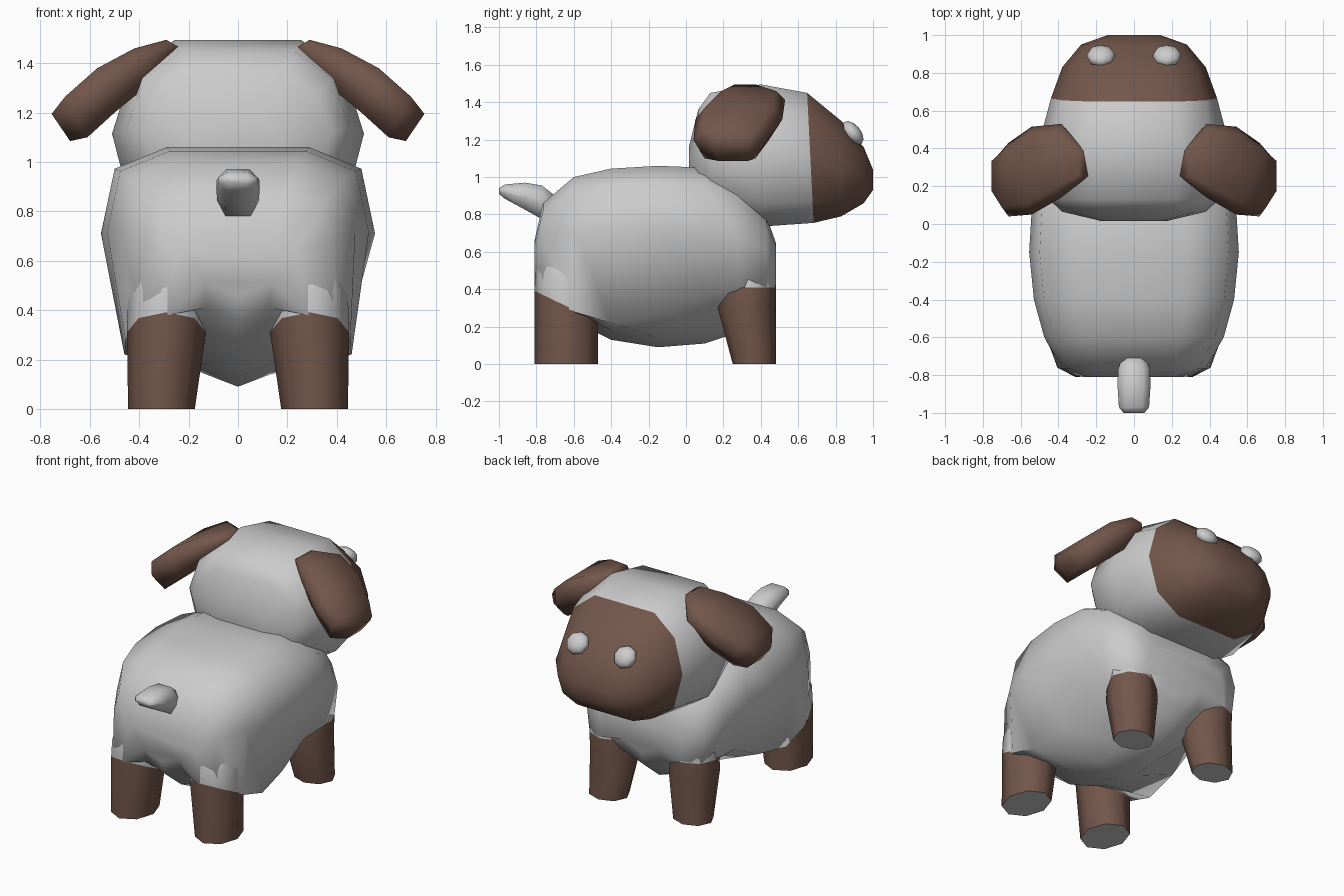
import bpy, bmesh, math
from mathutils import Matrix

if "Cube" in bpy.data.objects:
    bpy.data.objects.remove(bpy.data.objects["Cube"])

grey = bpy.data.materials.new("grey")
grey.diffuse_color = (0.8, 0.8, 0.8, 1)
grey.use_nodes = True
grey.node_tree.nodes["Principled BSDF"].inputs["Base Color"].default_value = grey.diffuse_color
brown = bpy.data.materials.new("brown")
brown.diffuse_color = (0.17, 0.094, 0.069, 1)
brown.use_nodes = True
brown.node_tree.nodes["Principled BSDF"].inputs["Base Color"].default_value = brown.diffuse_color


def finish(name, bm, mats=(), angle=75):
    bmesh.ops.recalc_face_normals(bm, faces=bm.faces)
    me = bpy.data.meshes.new(name)
    bm.to_mesh(me)
    bm.free()
    for m in mats:
        me.materials.append(m)
    ob = bpy.data.objects.new(name, me)
    bpy.context.collection.objects.link(ob)
    bpy.ops.object.select_all(action='DESELECT')
    ob.select_set(True)
    bpy.context.view_layer.objects.active = ob
    bpy.ops.object.shade_smooth_by_angle(angle=math.radians(angle))
    return ob


def loft(name, rings, mats=(), is_brown=lambda i: False):
    """Skin a list of point rings; is_brown picks the bands of material 1."""
    bm = bmesh.new()
    rows = [[bm.verts.new(p) for p in r] for r in rings]
    n = len(rows[0])
    for i in range(len(rows) - 1):
        for k in range(n):
            j = (k + 1) % n
            f = bm.faces.new((rows[i][k], rows[i][j], rows[i + 1][j], rows[i + 1][k]))
            f.material_index = int(is_brown(i))
    bm.faces.new(rows[0]).material_index = int(is_brown(-1))
    bm.faces.new(rows[-1]).material_index = int(is_brown(len(rows) - 1))
    return finish(name, bm, mats)


def mirrored(half, y, lean=0.0, mid=0.0):
    """Close a half outline of (x, z) points into a symmetric ring at y."""
    pts = half + [(-x, z) for x, z in reversed(half) if x > 0]
    return [(x, y + lean * (mid - z), z) for x, z in pts]


def section(half, y, lo, hi, w, lean=0.0):
    """Symmetric cross-section at y from a half outline in 0..1 units."""
    return mirrored([(x * w, lo + z * (hi - lo)) for x, z in half], y, lean, (lo + hi) / 2)


# Body: (y, keel z, top z, half width, hip x, hip z); hips flare out over the legs
body = [(-.81, .46, .66, .25, .28, .38), (-.765, .36, .86, .38, .385, .36),
        (-.6, .23, 1.0, .475, .455, .28), (-.4, .13, 1.045, .53, .46, .22),
        (-.15, .09, 1.06, .555, .43, .26), (.10, .11, 1.05, .54, .42, .38),
        (.28, .17, .96, .50, .45, .41), (.43, .29, .79, .435, .41, .41),
        (.48, .40, .65, .30, .31, .42)]
rings = []
for y, lo, hi, w, hx, hz in body:
    h = hi - lo
    rings.append(mirrored([(0, hi), (.52 * w, hi), (.9 * w, lo + .91 * h), (w, lo + .64 * h),
                           (hx, hz), (.13, lo + .05), (0, lo)], y))
loft("body", rings)

# Head: rounded box, brown face
box = [(0, 1), (.5, 1), (.85, .82), (1, .5), (.87, .16), (.5, 0), (0, 0)]
head = [(.015, 1.0, 1.16, .17), (.065, .88, 1.36, .38), (.13, .83, 1.45, .45),
        (.40, .735, 1.495, .51), (.665, .755, 1.45, .44, .05), (.83, .79, 1.30, .38),
        (.95, .86, 1.16, .28), (1.0, .93, 1.04, .14)]
loft("head", [section(box, *s) for s in head], (grey, brown), lambda i: i >= 4)

# Tail: short upturned stub
stub = [(.55, 1), (1, .7), (1, .4), (.6, 0)]
tail = [(-1.0, .91, .94, .055), (-.97, .885, .96, .08), (-.86, .825, .97, .087),
        (-.77, .775, .955, .085), (-.70, .78, .90, .06)]
loft("tail", [section(stub, *s) for s in tail])


def leg_ring(s, cx, cy, rx, ry, z, slope=0.0):
    """Eight-sided ring with corners on the axes; slope tilts it along y."""
    out = []
    for k in range(8):
        c, d = math.cos(k * math.pi / 4), math.sin(k * math.pi / 4)
        out.append((s * (cx + rx * c), cy + ry * d, z + slope * ry * d))
    return out


# Ears: thick flaps; per station top (x, z), bottom (x, z), y range
ear = [((.29, 1.495), (.23, 1.46), .24, .39), ((.42, 1.46), (.33, 1.34), .14, .53),
       ((.57, 1.38), (.50, 1.20), .05, .515), ((.70, 1.265), (.61, 1.10), .04, .43),
       ((.755, 1.195), (.68, 1.085), .15, .36)]

for s, side in ((1, "right"), (-1, "left")):
    # Legs: brown boots with grey soles, tucked up under the hips
    loft("back_leg_" + side,
         [leg_ring(s, .31, -.64, .135, .17, 0), leg_ring(s, .29, -.64, .16, .17, .31, -.48),
          leg_ring(s, .29, -.635, .155, .17, .46, -.15), leg_ring(s, .27, -.61, .15, .16, .60)],
         (grey, brown), lambda i: i == 0)
    loft("front_leg_" + side,
         [leg_ring(s, .31, .365, .13, .115, 0), leg_ring(s, .29, .325, .16, .155, .30),
          leg_ring(s, .30, .335, .15, .145, .41), leg_ring(s, .28, .32, .15, .145, .58)],
         (grey, brown), lambda i: i in (0, 1))

    rings = []
    for (tx, tz), (bx, bz), y0, y1 in ear:
        c, h = (y0 + y1) / 2, (y1 - y0) / 2
        mx, mz = tx * .6 + bx * .4, tz * .6 + bz * .4
        rings.append([(s * tx, c - h * .75, tz), (s * tx, c + h * .75, tz),
                      (s * mx, c + h, mz), (s * bx, c + h * .7, bz),
                      (s * bx, c - h * .7, bz), (s * mx, c - h, mz)])
    loft("ear_" + side, rings, (brown, brown))

    # Eyes: flattened beads lying on the slope of the face
    bm = bmesh.new()
    mat = (Matrix.Translation((s * .175, .89, 1.235)) @ Matrix.Rotation(math.radians(-50), 4, 'X')
           @ Matrix.Diagonal((.077, .075, .045, 1)))
    bmesh.ops.create_uvsphere(bm, u_segments=8, v_segments=6, radius=1, matrix=mat)
    finish("eye_" + side, bm)
